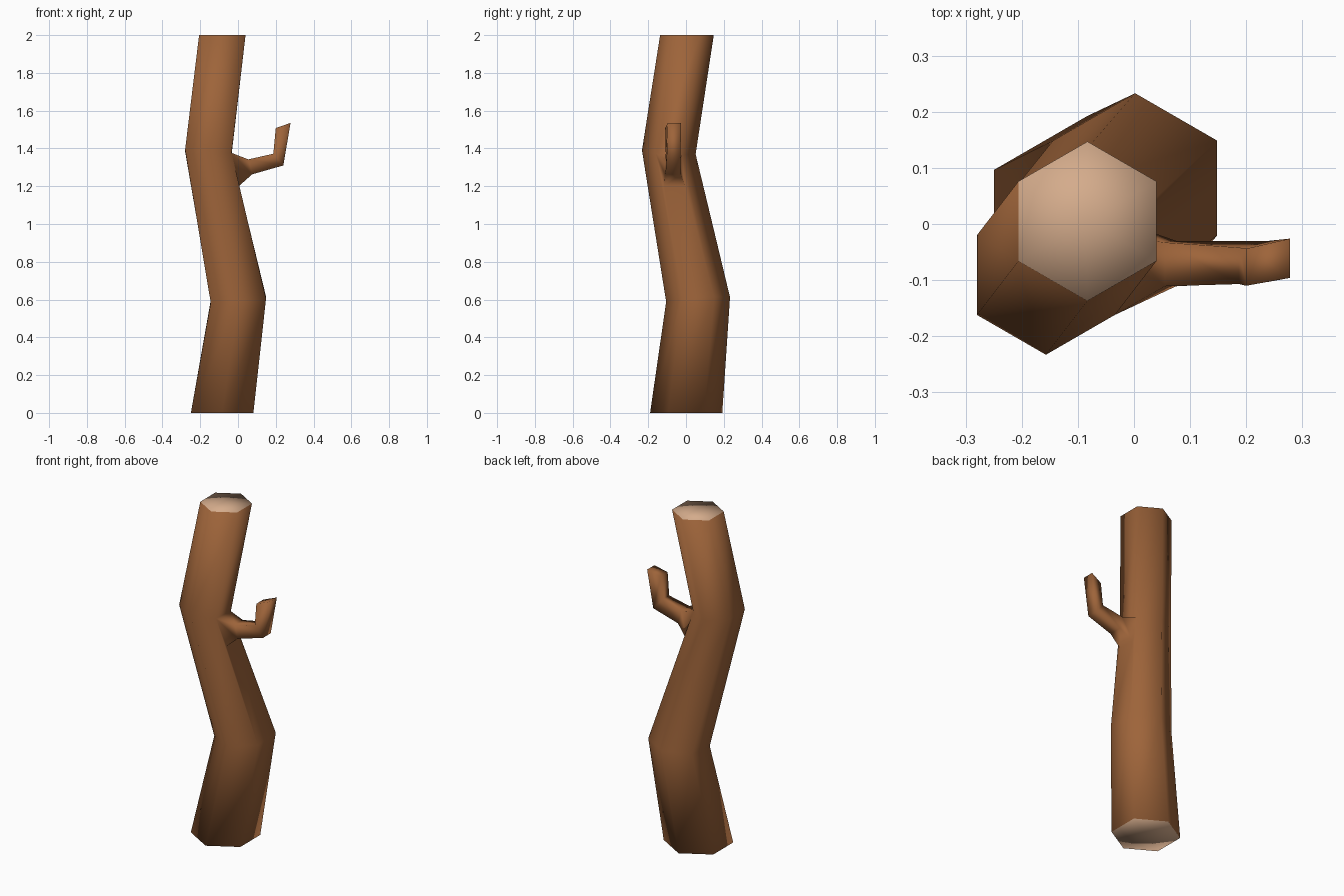
import bpy, bmesh, math

if "Cube" in bpy.data.objects:
    bpy.data.objects.remove(bpy.data.objects["Cube"])


def material(name, rgb):
    m = bpy.data.materials.new(name)
    m.diffuse_color = (*rgb, 1)
    m.use_nodes = True
    m.node_tree.nodes["Principled BSDF"].inputs["Base Color"].default_value = m.diffuse_color
    return m


bark = material("bark brown", (0.34, 0.127, 0.042))
wood = material("cut wood tan", (0.66, 0.41, 0.26))

bm = bmesh.new()


def ring(x, y, z, r, tilt):
    """Six-sided ring with corners on +y and -y, slightly tilted."""
    verts = []
    for i in range(6):
        a = math.radians(30 + 60 * i)
        dx, dy = r * math.cos(a), r * math.sin(a)
        verts.append(bm.verts.new((x + dx, y + dy, z + tilt * (dx + dy))))
    return verts


def cap(loop, centre, mat):
    """Fan of triangles closing a ring."""
    c = bm.verts.new(centre)
    for i in range(len(loop)):
        bm.faces.new((loop[i], loop[(i + 1) % len(loop)], c)).material_index = mat


# Crooked trunk
rings = [ring(-0.084, 0.001, 0.0, 0.191, 0),
         ring(0.002, 0.064, 0.6, 0.169, 0.07),
         ring(-0.157, -0.091, 1.38, 0.142, -0.07),
         ring(-0.083, 0.005, 2.0, 0.142, 0)]
for k in range(3):
    lo, hi = rings[k], rings[k + 1]
    for i in range(6):
        j = (i + 1) % 6
        if k == 1 and i == 5:      # right side is left open for the branch
            continue
        bm.faces.new((lo[i], lo[j], hi[j], hi[i]))

# Cut ends
cap(rings[0][::-1], (-0.084, 0.001, 0), 1)
cap(rings[3], (-0.083, 0.005, 2), 1)

# Branch root opening, surrounded by the rest of the trunk side
lf, lb = rings[1][5], rings[1][0]
uf, ub = rings[2][5], rings[2][0]
qf = bm.verts.new((0.004, -0.115, 1.2))
qb = bm.verts.new((0.004, -0.005, 1.2))
bm.faces.new((lf, lb, qb, qf))
bm.faces.new((lf, qf, uf))
bm.faces.new((lb, ub, qb))

# Four-sided branch: (x, z, front y, back y) of lower and upper edges
sections = [((0.075, 1.263, -0.111, -0.03), (0.055, 1.342, -0.111, -0.033)),
            ((0.24, 1.31, -0.103, -0.03), (0.187, 1.372, -0.107, -0.042)),
            ((0.278, 1.535, -0.096, -0.026), (0.2, 1.508, -0.11, -0.044))]
prev = [qf, qb, ub, uf]
for (lx, lz, l0, l1), (ux, uz, u0, u1) in sections:
    cur = [bm.verts.new(p) for p in ((lx, l0, lz), (lx, l1, lz),
                                     (ux, u1, uz), (ux, u0, uz))]
    for i in range(4):
        j = (i + 1) % 4
        bm.faces.new((prev[i], prev[j], cur[j], cur[i]))
    prev = cur
bm.faces.new(prev)

bmesh.ops.recalc_face_normals(bm, faces=bm.faces)
for f in bm.faces:
    f.smooth = True

mesh = bpy.data.meshes.new("trunk_with_branch")
bm.to_mesh(mesh)
bm.free()
mesh.materials.append(bark)
mesh.materials.append(wood)
bpy.context.collection.objects.link(bpy.data.objects.new("trunk_with_branch", mesh))
